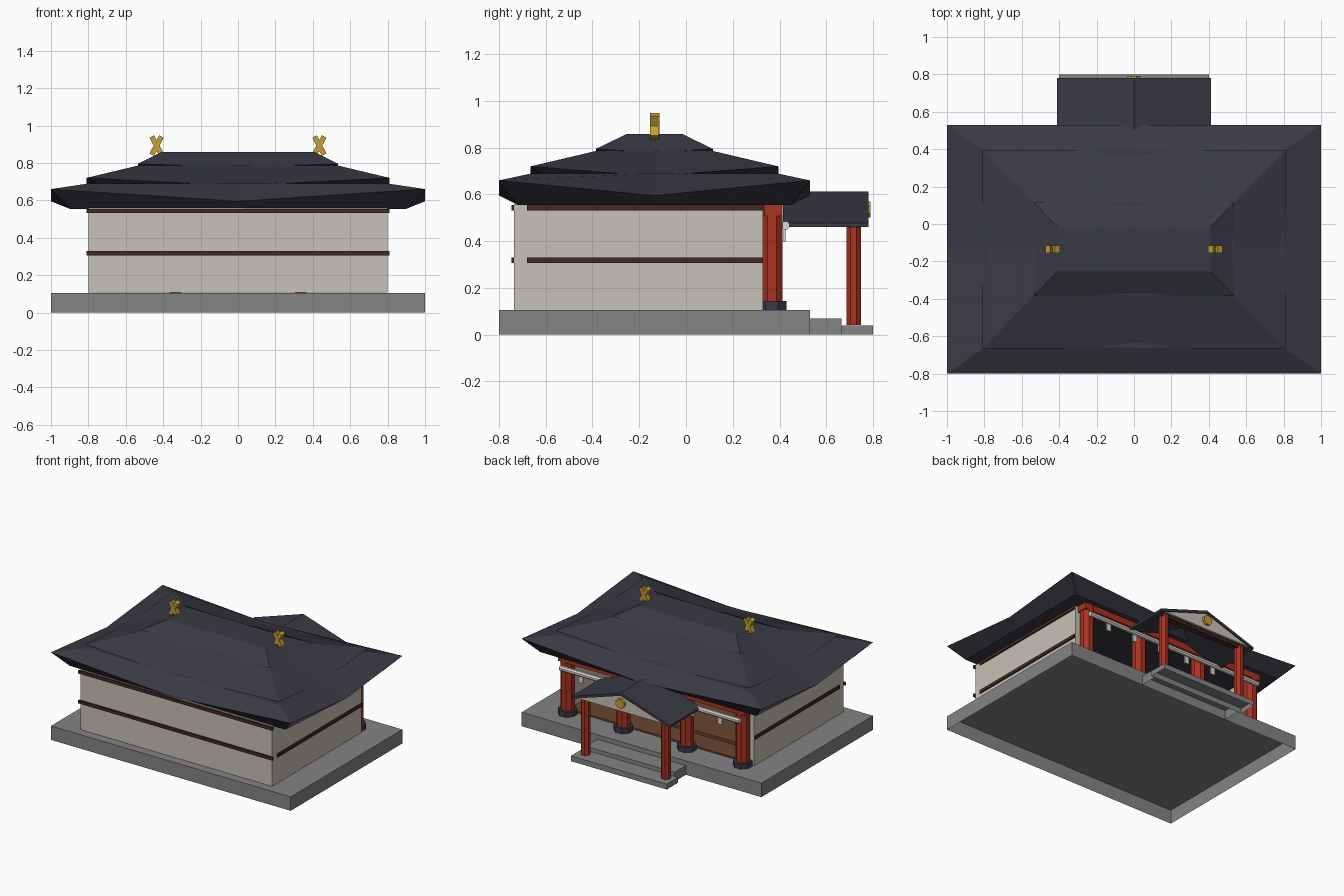
import bpy, bmesh, math
from mathutils import Matrix, Vector

if "Cube" in bpy.data.objects:
    bpy.data.objects.remove(bpy.data.objects["Cube"], do_unlink=True)

MID = -0.135  # y centre of the hall


def material(name, r, g, b):
    m = bpy.data.materials.new(name)
    m.use_nodes = True
    m.diffuse_color = (r, g, b, 1)
    node = next(n for n in m.node_tree.nodes if n.type == 'BSDF_PRINCIPLED')
    node.inputs["Base Color"].default_value = (r, g, b, 1)
    node.inputs["Roughness"].default_value = 0.8
    return m


stone = material("stone_grey", .23, .23, .23)
plaster = material("plaster_beige", .58, .54, .46)
tile = material("roof_slate", .042, .042, .06)
red = material("lacquer_red", .41, .032, .014)
dark_wood = material("dark_wood", .056, .021, .014)
floor_wood = material("floor_wood", .14, .058, .028)
gold = material("gold", .58, .34, .033)
white = material("paper_white", .7, .69, .65)


def finish(bm, name, mat):
    bmesh.ops.recalc_face_normals(bm, faces=bm.faces)
    me = bpy.data.meshes.new(name)
    bm.to_mesh(me)
    bm.free()
    me.materials.append(mat)
    ob = bpy.data.objects.new(name, me)
    bpy.context.collection.objects.link(ob)
    return ob


def box(name, mat, x, y, z, hollow=False):
    """Box from (min, max) pairs; hollow leaves the underside open."""
    bm = bmesh.new()
    bmesh.ops.create_cube(bm, size=1)
    for v in bm.verts:
        v.co = [(lo + hi) / 2 + c * (hi - lo) for c, (lo, hi) in zip(v.co, (x, y, z))]
    if hollow:
        under = [f for f in bm.faces if f.normal.z < -0.5]
        bmesh.ops.delete(bm, geom=under, context='FACES')
    return finish(bm, name, mat)


def cylinder(name, mat, start, end, radius, sides=8):
    a, b = Vector(start), Vector(end)
    turn = (b - a).to_track_quat('Z', 'Y').to_matrix().to_4x4()
    bm = bmesh.new()
    bmesh.ops.create_cone(bm, cap_ends=True, segments=sides, radius1=radius,
                          radius2=radius, depth=(b - a).length,
                          matrix=Matrix.Translation((a + b) / 2) @ turn @ Matrix.Rotation(math.pi / sides, 4, 'Z'))
    return finish(bm, name, mat)


def prism(name, mat, profile, y0, y1):
    """Extrude an x-z outline along y."""
    bm = bmesh.new()
    face = bm.faces.new([bm.verts.new((x, y0, z)) for x, z in profile])
    new = bmesh.ops.extrude_face_region(bm, geom=[face])["geom"]
    bmesh.ops.translate(bm, vec=(0, y1 - y0, 0),
                        verts=[v for v in new if isinstance(v, bmesh.types.BMVert)])
    return finish(bm, name, mat)


def roof_tier(name, *rings):
    """Loft rectangular rings of (half x, half y, corner z, middle z)."""
    bm = bmesh.new()
    steps = ((-1, -1), (0, -1), (1, -1), (1, 0), (1, 1), (0, 1), (-1, 1), (-1, 0))
    loops = [[bm.verts.new((i * hx, MID + j * hy, corner if i * j else middle))
              for i, j in steps] for hx, hy, corner, middle in rings]
    for low, high in zip(loops, loops[1:]):
        for k in range(8):
            n = (k + 1) % 8
            bm.faces.new((low[k], low[n], high[n], high[k]))
    bm.faces.new(loops[0])
    bm.faces.new(loops[-1])
    finish(bm, name, tile)


# Stone platform and steps
box("platform", stone, (-1, 1), (-.8, .53), (0, .105), hollow=True)
box("upper_step", stone, (-.37, .37), (.53, .665), (0, .07), hollow=True)
box("lower_step", stone, (-.4, .4), (.665, .8), (0, .04), hollow=True)

# Hall open at the back: three walls and a wooden floor
box("front_wall", plaster, (-.8, .8), (-.735, -.68), (.106, .56))
box("hall_floor", floor_wood, (-.75, .75), (-.68, .32), (.106, .118))
box("raised_floor", floor_wood, (-.75, .75), (-.68, .15), (.118, .14))
for side, s in (("left", 1), ("right", -1)):
    box(side + "_wall", plaster, sorted((s * .75, s * .8)), (-.68, .33), (.106, .56))

# Dark rails on the outside of the walls
for level, z in (("lower", .306), ("upper", .531)):
    box(level + "_front_rail", dark_wood, (-.81, .81), (-.747, -.735), (z, z + .024))
    for side, s in (("left", 1), ("right", -1)):
        box(f"{level}_{side}_rail", dark_wood, sorted((s * .8, s * .81)),
            (-.68, .33), (z, z + .024))

# Back colonnade with a beam
for i, x in enumerate((-.73, -.265, .265, .73)):
    cylinder(f"pillar_base_{i}", tile, (x, .367, .106), (x, .367, .145), .068)
    cylinder(f"pillar_{i}", red, (x, .367, .14), (x, .367, .556), .05)
box("pillar_beam", red, (-.78, .78), (.333, .413), (.508, .556))

# Rope with hanging paper strips
cylinder("rope", white, (-.75, .426, .467), (.75, .426, .467), .019)
for i in range(6):
    x = -.58 + i * .232
    box(f"paper_strip_{i}", white, (x - .018, x + .018), (.416, .425), (.397, .46))

# Three stacked roof tiers with lifted corners
roof_tier("lower_roof", (.9, .585, .555, .555), (1, .665, .66, .595), (.8, .525, .69, .69))
roof_tier("middle_roof", (.72, .46, .67, .67), (.81, .53, .72, .678), (.53, .245, .787, .787))
roof_tier("upper_roof", (.48, .21, .77, .77), (.535, .25, .795, .778), (.41, .12, .858, .858))

# Crossed gold finials on the ridge
for side, s in (("left", 1), ("right", -1)):
    for k, lean in enumerate((-1, 1)):
        bar = box(f"{side}_finial_bar_{k}", gold, (-.014, .014),
                  (-.02, .02), (-.055, .055))
        bar.location = (s * .435, MID + .001 * k, .893)
        bar.rotation_euler.y = lean * math.radians(28)

# Porch: gabled roof, posts, tie beam, gable panel and disc
prism("porch_roof", tile, [(-.412, .46), (-.412, .478), (0, .613), (.412, .478),
                           (.412, .46), (0, .592)], .415, .78)
prism("porch_gable", plaster, [(-.37, .472), (0, .593), (.37, .472)], .755, .772)
box("porch_tie_beam", dark_wood, (-.37, .37), (.695, .74), (.458, .48))
for side, s in (("left", 1), ("right", -1)):
    cylinder(side + "_porch_post", red, (s * .335, .717, .041), (s * .335, .717, .475), .034)
cylinder("gable_disc", gold, (0, .768, .535), (0, .79, .535), .037)
